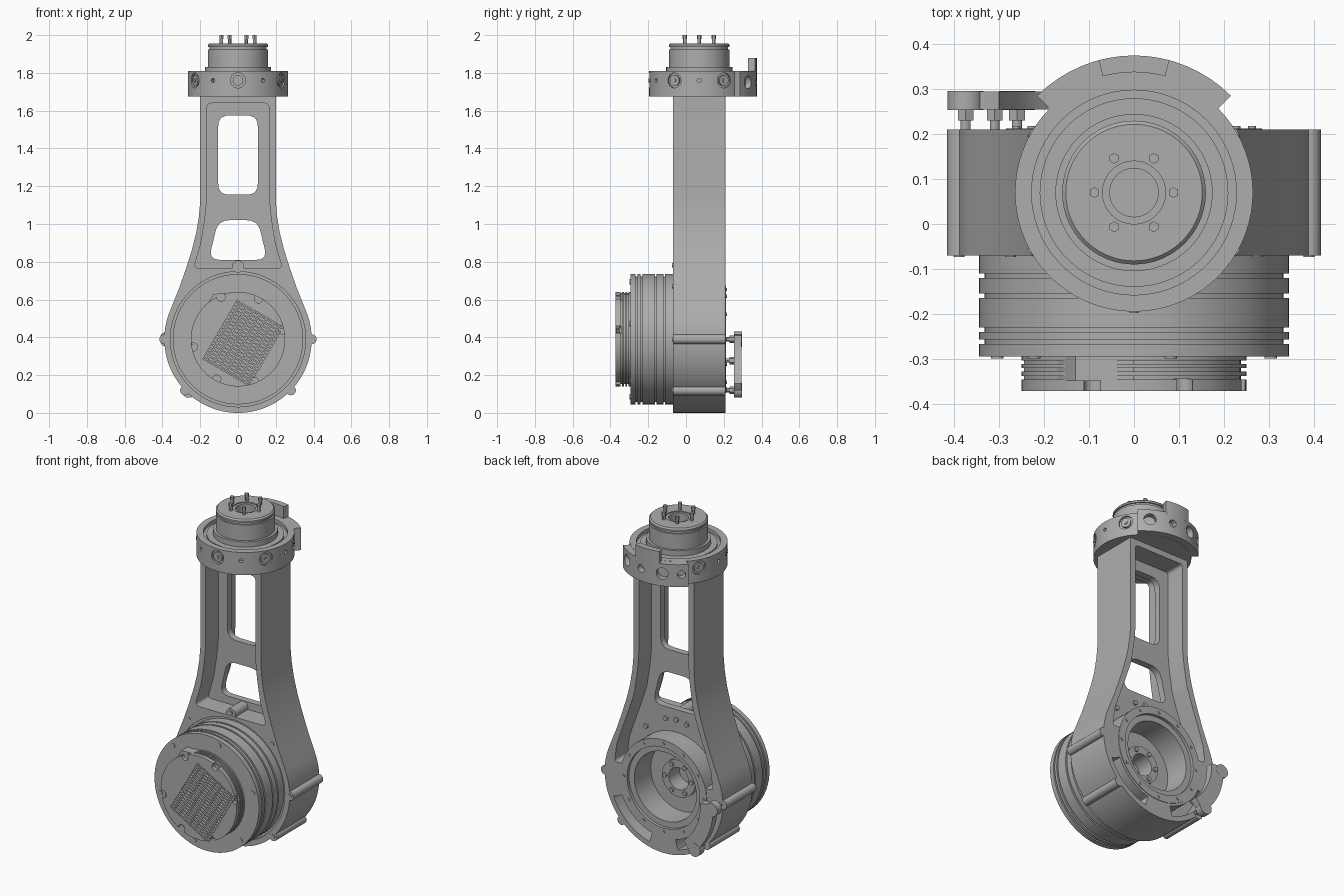
import bpy, bmesh, math
from math import sin, cos, pi, radians
from mathutils import Vector, Matrix

if "Cube" in bpy.data.objects:
    bpy.data.objects.remove(bpy.data.objects["Cube"], do_unlink=True)

metal = bpy.data.materials.new("machined grey")
metal.use_nodes = True
GREY = (0.42, 0.42, 0.42, 1)
metal.diffuse_color = GREY
metal.node_tree.nodes["Principled BSDF"].inputs["Base Color"].default_value = GREY

parts = []
HUB = 0.39       # height of the lower joint axis
NECK = 0.07      # y of the upper joint axis


def finish(name, bm):
    bmesh.ops.remove_doubles(bm, verts=bm.verts, dist=1e-5)
    bmesh.ops.recalc_face_normals(bm, faces=bm.faces)
    me = bpy.data.meshes.new(name)
    bm.to_mesh(me)
    bm.free()
    me.materials.append(metal)
    ob = bpy.data.objects.new(name, me)
    bpy.context.collection.objects.link(ob)
    parts.append(ob)
    return ob


def prism(name, pts, lo, hi, axis="Y"):
    bm = bmesh.new()
    place = (lambda p, d: (p[0], d, p[1])) if axis == "Y" else (lambda p, d: (p[0], p[1], d))
    face = bm.faces.new([bm.verts.new(place(p, lo)) for p in pts])
    geo = bmesh.ops.extrude_face_region(bm, geom=[face])["geom"]
    move = Vector(place((0, 0), hi - lo))
    bmesh.ops.translate(bm, verts=[g for g in geo if isinstance(g, bmesh.types.BMVert)], vec=move)
    return finish(name, bm)


def lathe(name, prof, axis="Y", closed=False, steps=72):
    bm = bmesh.new()
    cent = Vector((0, 0, HUB)) if axis == "Y" else Vector((0, NECK, 0))
    turn = Vector((0, 1, 0)) if axis == "Y" else Vector((0, 0, 1))
    vs = [bm.verts.new(cent + Vector((r, 0, 0)) + turn * h) for r, h in prof]
    for a, b in zip(vs, vs[1:] + vs[:1] if closed else vs[1:]):
        bm.edges.new((a, b))
    bmesh.ops.spin(bm, geom=bm.verts[:] + bm.edges[:], cent=cent, axis=turn,
                   angle=2 * pi, steps=steps, use_merge=True)
    return finish(name, bm)


def rods(name, ends, r, sides=20):
    bm = bmesh.new()
    for a, b in ends:
        a, b = Vector(a), Vector(b)
        m = Matrix.Translation((a + b) / 2) @ (b - a).to_track_quat("Z", "Y").to_matrix().to_4x4()
        bmesh.ops.create_cone(bm, cap_ends=True, segments=sides, radius1=r, radius2=r,
                              depth=(b - a).length, matrix=m)
    return finish(name, bm)


def cut(ob, *cutters):
    for c in cutters:
        mod = ob.modifiers.new("cut", "BOOLEAN")
        mod.operation, mod.solver, mod.object = "DIFFERENCE", "EXACT", c
        dg = bpy.context.evaluated_depsgraph_get()
        me = bpy.data.meshes.new_from_object(ob.evaluated_get(dg))
        ob.modifiers.clear()
        ob.data = me
        parts.remove(c)
        bpy.data.objects.remove(c, do_unlink=True)


def rounded(pts, r, n=5):
    out = []
    for i, p in enumerate(pts):
        p, a, b = Vector(p), Vector(pts[i - 1]), Vector(pts[(i + 1) % len(pts)])
        s, e = p + (a - p).normalized() * r, p + (b - p).normalized() * r
        out += [s * (1 - t) ** 2 + p * 2 * t * (1 - t) + e * t * t for t in (k / n for k in range(n + 1))]
    return out


def polar(r, deg, c=(0, 0)):
    return (c[0] + r * cos(radians(deg)), c[1] + r * sin(radians(deg)))


def arc(r, a, b, c, n=16):
    return [polar(r, a + (b - a) * i / n, c) for i in range(n + 1)]


def sector(r0, r1, a, b, c):
    return arc(r1, a, b, c) + arc(r0, b, a, c)


def mirrored(right):
    return right + [(-x, z) for x, z in reversed(right)]


hub_c, neck_c = (0, HUB), (0, NECK)

# Arm: flared outline, pockets on both sides of a thin web, two windows
flank = [(0.35, 0.565), (0.31, 0.665), (0.275, 0.765), (0.245, 0.86), (0.222, 0.95),
         (0.207, 1.04), (0.2, 1.12), (0.2, 1.685)]
arm = prism("arm", mirrored(arc(0.39, -89, 20, hub_c, 40) + flank), -0.07, 0.21)
inner = [(0.195, 0.9), (0.175, 1.03), (0.165, 1.13), (0.165, 1.64)]
front = prism("front_pocket", rounded(mirrored([(0.235, 0.765)] + inner), 0.03), -0.1, 0.05)
back = prism("back_pocket", rounded(mirrored(
    [(0.325, 0.46), (0.31, 0.57), (0.275, 0.67), (0.235, 0.78)] + inner), 0.02), 0.09, 0.3)
upper = prism("upper_window", rounded(mirrored([(0.105, 1.155), (0.105, 1.575)]), 0.06), -0.2, 0.3)
lower = prism("lower_window", rounded(mirrored([(0.155, 0.81), (0.105, 1.02)]), 0.06), -0.2, 0.3)
slots = [prism("slot", rounded(sector(0.3, 0.36, a, a + 52, hub_c), 0.003, 2), 0.1, 0.3)
         for a in (203, 285)]
seat = lathe("seat", [(0, -0.1), (0.358, -0.1), (0.358, -0.06), (0, -0.06)])
bore = lathe("bore", [(0, -0.2), (0.27, -0.2), (0.27, 0.3), (0, 0.3)])
cut(arm, front, back, upper, lower, *slots, seat, bore)

# Lugs along the rim, and the boss at the pocket floor
lugs = [polar(0.39, a, hub_c) for a in (0, 180, 224, 316)]
rods("rim_lugs", [((x, -0.07, z), (x, 0.21, z)) for x, z in lugs], 0.026)
rods("web_boss", [((0, -0.068, 0.775), (0, 0.06, 0.775))], 0.032)
screws = lugs + [(0.275, 0.67), (-0.275, 0.67), (0, 0.782)]
rods("rim_screws", [((x, -0.074, z), (x, -0.065, z)) for x, z in screws], 0.012)
rods("web_screws", [((x, 0.08, z), (x, 0.1, z)) for x, z in ((0, 0.75), (0.07, 0.74), (-0.07, 0.74),
                                                            (0.2, 0.66), (-0.2, 0.66))], 0.014)

# Rear hub with stepped bore
lathe("rear_hub", [(0, -0.065), (0.285, -0.065), (0.285, 0.213), (0.24, 0.213), (0.24, 0.195),
                   (0.205, 0.195), (0.205, 0.04), (0.11, 0.04), (0.11, 0.07), (0.065, 0.07),
                   (0.065, -0.03), (0, -0.03)])
rods("hub_bolts", [((x, 0.06, z), (x, 0.08, z)) for x, z in
                   (polar(0.088, 60 * k, hub_c) for k in range(6))], 0.013, 12)
rods("hub_ring_bolts", [((x, 0.205, z), (x, 0.218, z)) for x, z in
                        (polar(0.263, 30 * k, hub_c) for k in range(12))], 0.009, 12)


def grooved(r, start, end, grooves, depth, width):
    prof = [(0, start), (r, start)]
    for g in grooves:
        prof += [(r, g + width), (r - depth, g + width), (r - depth, g - width), (r, g - width)]
    return prof + [(r, end), (0, end)]


# Lower motor: large grooved housing, smaller end drum
lathe("motor_housing", grooved(0.345, -0.05, -0.295, (-0.115, -0.16, -0.235, -0.262), 0.012, 0.005))
drum = lathe("motor_drum", grooved(0.25, -0.28, -0.372, (-0.308, -0.325, -0.342), 0.012, 0.004))
notches = rods("notches", [((x, -0.345, z), (x, -0.4, z)) for x, z in
                           (polar(0.24, a, hub_c) for a in (12, 63, 112, 190, 242, 291))], 0.022)
tilt = Matrix.Translation((0.027, 0, 0.37)) @ Matrix.Rotation(radians(30), 4, "Y")


def boxes(name, items):
    bm = bmesh.new()
    for loc, size in items:
        bmesh.ops.create_cube(bm, size=1, matrix=tilt @ Matrix.Translation(loc) @ Matrix.Diagonal((*size, 1)))
    return finish(name, bm)


cut(drum, notches, boxes("vent_recess", [((0, -0.38, 0), (0.285, 0.05, 0.36))]))
boxes("vent_grille", [((0, -0.362, -0.17 + 0.02 * k), (0.285, 0.018, 0.009)) for k in range(18)])
boxes("vent_ribs", [((-0.12 + 0.04 * k, -0.361, 0), (0.009, 0.017, 0.36)) for k in range(7)])
rods("motor_screws", [((x, -0.299, z), (x, -0.29, z)) for x, z in
                      (polar(0.315, 75 + 60 * k, hub_c) for k in range(6))], 0.014)
prism("cable_block", [(-0.245, 0.36), (-0.245, 0.42), (-0.13, 0.63), (0.0, 0.635), (-0.12, 0.36)],
      -0.35, -0.29)

# Rear bracket on standoffs
prism("rear_bracket", rounded(sector(0.3, 0.385, 176, 231, hub_c), 0.004, 2), 0.255, 0.295)
ends = [polar(0.375, a, hub_c) for a in (180, 226)]
rods("bracket_lobes", [((x, 0.254, z), (x, 0.296, z)) for x, z in ends], 0.04)
stand = ends + [polar(0.33, 200, hub_c)]
rods("standoff_nuts", [((x, 0.23, z), (x, 0.256, z)) for x, z in stand], 0.02, 6)
rods("standoff_pins", [((x, 0.2, z), (x, 0.24, z)) for x, z in stand], 0.011, 12)

# Upper collar with radial screw pockets
collar = lathe("collar", [(0, 1.675), (0.265, 1.675), (0.265, 1.81), (0.228, 1.81), (0.228, 1.79),
                          (0, 1.79)], "Z")


def radial(name, angles, r0, r1, rad, z):
    return rods(name, [((*polar(r0, a, neck_c), z), (*polar(r1, a, neck_c), z)) for a in angles], rad)


big = (-90, -30, 30, 150, 210)
cut(collar, radial("pockets", big, 0.252, 0.3, 0.04, 1.76),
    radial("pin_holes", (-120, -60, 0, 180), 0.24, 0.3, 0.011, 1.76))
radial("collar_screws", big, 0.24, 0.262, 0.028, 1.76)
radial("collar_screw_tips", big, 0.24, 0.268, 0.01, 1.76)

# Rear crescent and its raised stop
crescent = prism("crescent", sector(0.24, 0.305, 45, 135, neck_c), 1.676, 1.809, "Z")
cut(crescent, radial("crescent_holes", (58, 108), 0.27, 0.35, 0.034, 1.75),
    radial("small_holes", (83, 128), 0.27, 0.35, 0.022, 1.75))
prism("raised_stop", sector(0.268, 0.305, 75, 105, neck_c), 1.8, 1.88, "Z")

# Upper motor: flange, grooved body, recessed centre and pins
lathe("upper_motor", [(0, 1.78), (0.21, 1.78), (0.21, 1.8), (0.175, 1.8), (0.175, 1.832),
                      (0.16, 1.832), (0.16, 1.925), (0.152, 1.925), (0.152, 1.938), (0.16, 1.938),
                      (0.16, 1.948), (0.152, 1.956), (0.07, 1.956), (0.07, 1.95), (0.054, 1.95),
                      (0.054, 1.9), (0, 1.9)], "Z")
pins = [polar(0.088, 60 * k, neck_c) for k in range(6)]
rods("motor_pins", [((x, y, 1.95), (x, y, 1.985)) for x, y in pins], 0.009, 12)
rods("pin_heads", [((x, y, 1.98), (x, y, 2.0)) for x, y in pins], 0.012, 6)

# Smooth the round faces, keep edges sharp
bpy.ops.object.select_all(action="DESELECT")
for ob in parts:
    ob.select_set(True)
bpy.context.view_layer.objects.active = arm
bpy.ops.object.shade_smooth_by_angle(angle=radians(30))
